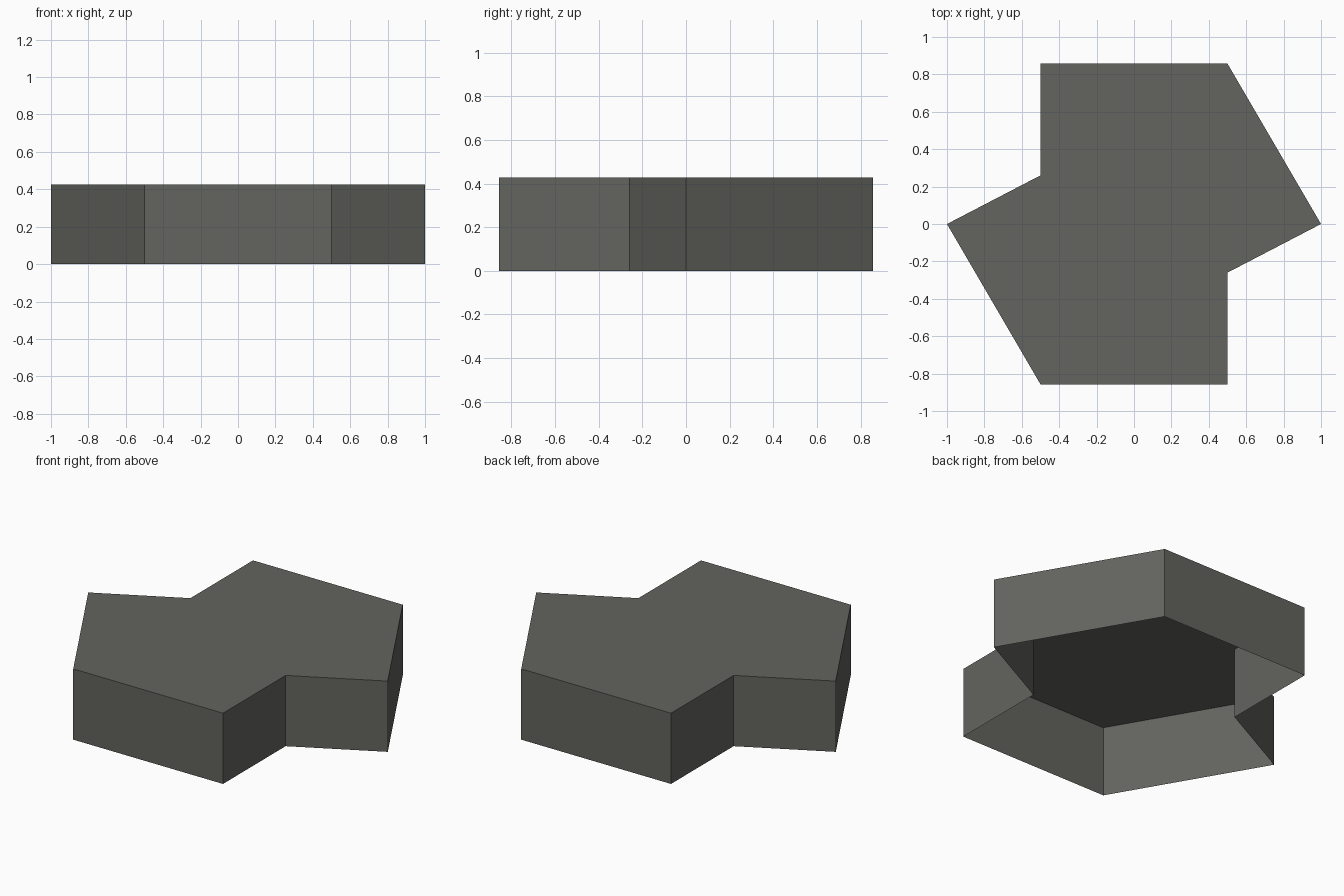
import bpy
import bmesh

if "Cube" in bpy.data.objects:
    bpy.data.objects.remove(bpy.data.objects["Cube"])

HEIGHT = 0.427

# One flat dark stone grey
grey = bpy.data.materials.new("dark_grey")
grey.diffuse_color = (0.125, 0.125, 0.113, 1.0)
grey.use_nodes = True
grey.node_tree.nodes["Principled BSDF"].inputs["Base Color"].default_value = grey.diffuse_color

# Half outline; the other half is the same turned 180 degrees about z
half = [(0.5, -0.26), (1.0, 0.0), (0.5, 0.857), (-0.5, 0.857)]
outline = half + [(-x, -y) for x, y in half]

# Thin shell: top plate plus side walls, open underneath
bm = bmesh.new()
top = [bm.verts.new((x, y, HEIGHT)) for x, y in outline]
base = [bm.verts.new((x, y, 0.0)) for x, y in outline]
bm.faces.new(top)
n = len(outline)
for i in range(n):
    j = (i + 1) % n
    bm.faces.new((base[i], base[j], top[j], top[i]))

mesh = bpy.data.meshes.new("notched_hex_tile")
bm.to_mesh(mesh)
bm.free()
mesh.materials.append(grey)
tile = bpy.data.objects.new("notched_hex_tile", mesh)
bpy.context.collection.objects.link(tile)
